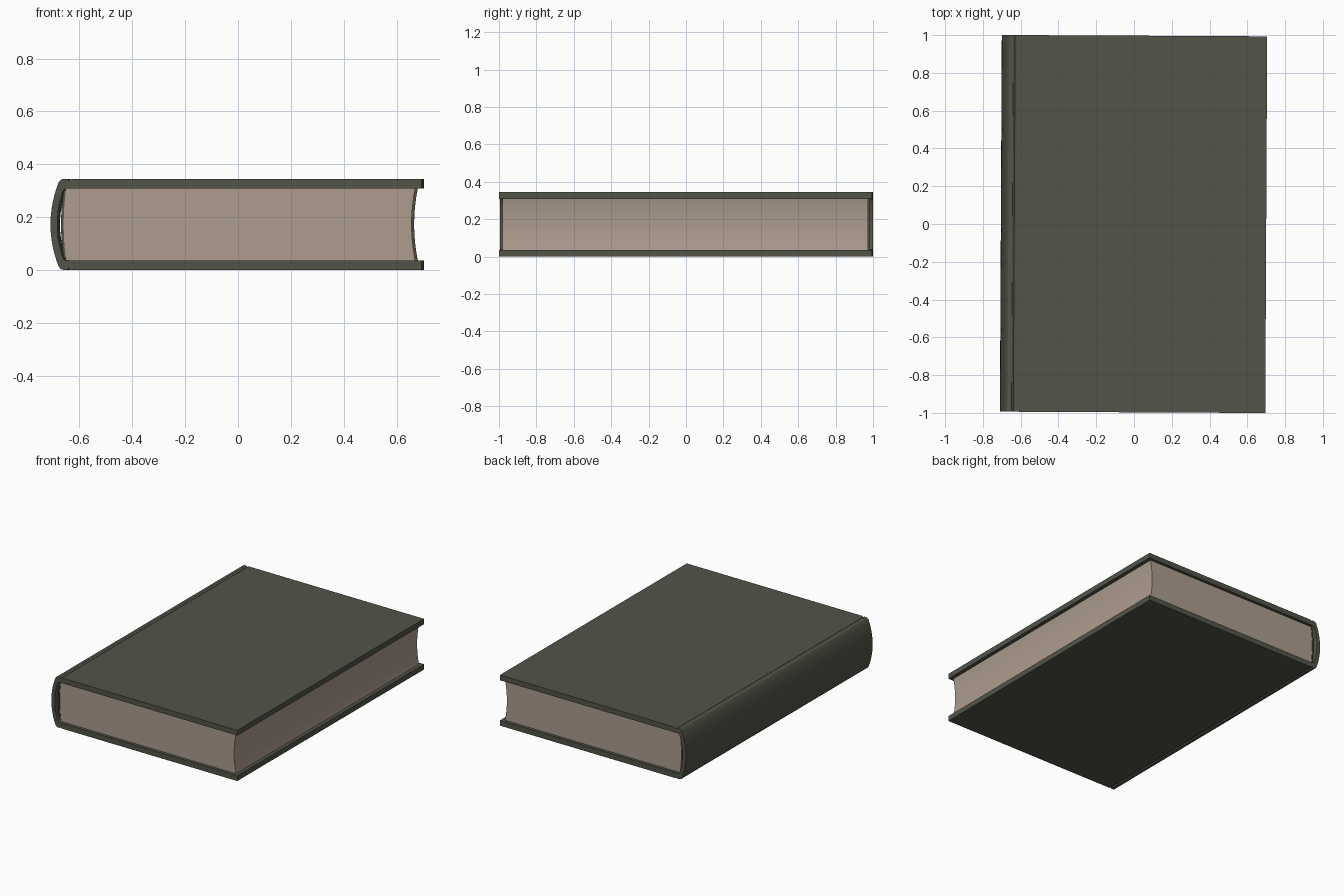
import bpy, bmesh, math
from mathutils import Matrix

if "Cube" in bpy.data.objects:
    bpy.data.objects.remove(bpy.data.objects["Cube"])

H = 0.345          # total height of the closed book
MID = H / 2
TILT = Matrix.Rotation(-0.005, 4, 'Z')


def material(name, rgb):
    m = bpy.data.materials.new(name)
    m.diffuse_color = (*rgb, 1)
    m.use_nodes = True
    m.node_tree.nodes["Principled BSDF"].inputs["Base Color"].default_value = m.diffuse_color
    return m


olive = material("olive cover", (0.085, 0.091, 0.066))
paper = material("tan paper", (0.42, 0.335, 0.268))


def mirrored(half):
    """Complete a top-half (x, z) line with its reflection about mid-height."""
    return half + [(x, H - z) for x, z in reversed(half) if abs(z - MID) > 1e-5]


def sweep_band(name, line_a, line_b, y, mat):
    """Solid between two equally long (x, z) lines, extruded from -y to y."""
    bm = bmesh.new()
    a = [bm.verts.new((x, -y, z)) for x, z in line_a]
    b = [bm.verts.new((x, -y, z)) for x, z in line_b]
    faces = [bm.faces.new((a[i], a[i + 1], b[i + 1], b[i])) for i in range(len(a) - 1)]
    new = bmesh.ops.extrude_face_region(bm, geom=faces)["geom"]
    for v in new:
        if isinstance(v, bmesh.types.BMVert):
            v.co.y = y
    bmesh.ops.recalc_face_normals(bm, faces=bm.faces)
    bm.transform(TILT)
    me = bpy.data.meshes.new(name)
    bm.to_mesh(me)
    bm.free()
    me.materials.append(mat)
    ob = bpy.data.objects.new(name, me)
    bpy.context.collection.objects.link(ob)
    bpy.ops.object.select_all(action='DESELECT')
    ob.select_set(True)
    bpy.context.view_layer.objects.active = ob
    bpy.ops.object.shade_smooth_by_angle(angle=math.radians(25))
    return ob


def bow(x, depth, z0, n=16):
    """Shallow vertical curve from the top down, pushed by depth at mid-height."""
    return [(x + depth * (1 - (1 - 2 * i / n) ** 2), MID + (MID - z0) * (1 - 2 * i / n))
            for i in range(n + 1)]


# Case: boards, hinge grooves and rounded hollow spine
outer = [(0.70, H), (-0.625, H), (-0.634, H - 0.006), (-0.643, H), (-0.655, H),
         (-0.665, H - 0.003), (-0.674, H - 0.013)]
inner = [(0.70, H - 0.036), (-0.625, H - 0.036), (-0.634, H - 0.037), (-0.643, H - 0.037),
         (-0.650, H - 0.038), (-0.654, H - 0.041), (-0.657, H - 0.046)]
for t in (0.15, 0.3, 0.45, 0.6, 0.8, 1.0):
    s = 1 - (1 - t) ** 2
    outer.append((-0.674 - 0.031 * s, H - 0.013 - (MID - 0.013) * t))
    inner.append((-0.657 - 0.022 * s, H - 0.046 - (MID - 0.046) * t))
sweep_band("cover_and_spine", mirrored(outer), mirrored(inner), 0.997, olive)

# Page block: rounded at the spine, hollowed at the fore edge
sweep_band("page_block", bow(-0.648, -0.008, 0.035), bow(0.676, -0.014, 0.035), 0.977, paper)

# Dark lining glued to the back of the pages
sweep_band("spine_lining", bow(-0.655, -0.010, 0.045), bow(-0.647, -0.008, 0.045), 0.980, olive)
